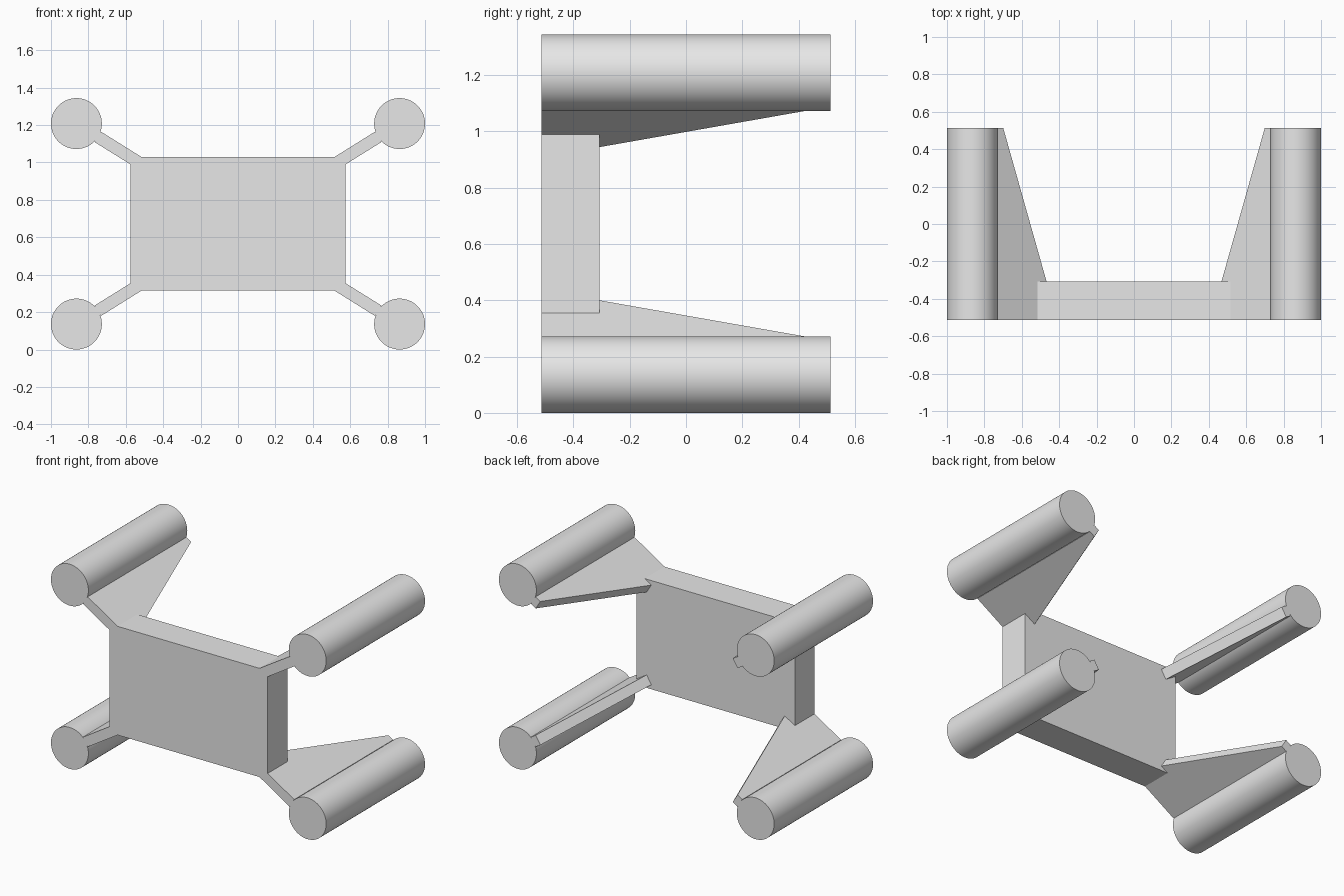
import bpy
import bmesh
from math import pi, radians
from mathutils import Matrix, Vector

cube = bpy.data.objects.get("Cube")
if cube:
    bpy.data.objects.remove(cube, do_unlink=True)

# One plain grey for every part
grey = bpy.data.materials.new("light grey")
grey.use_nodes = True
grey.diffuse_color = (0.8, 0.8, 0.8, 1)
grey.node_tree.nodes["Principled BSDF"].inputs["Base Color"].default_value = (0.8, 0.8, 0.8, 1)

FRONT, BACK = -0.513, 0.513
RADIUS = 0.136
MID_Z = 0.672
POD_X, POD_Z = 0.864, 0.536      # pod axis, measured from the model's middle
HALF_THICK = 0.0325


def add_object(name, bm):
    bmesh.ops.recalc_face_normals(bm, faces=bm.faces)
    mesh = bpy.data.meshes.new(name)
    bm.to_mesh(mesh)
    bm.free()
    mesh.materials.append(grey)
    obj = bpy.data.objects.new(name, mesh)
    bpy.context.collection.objects.link(obj)
    return obj


# Central slab
bm = bmesh.new()
depth = 0.205
bmesh.ops.create_cube(bm, size=1, matrix=Matrix.Translation((0, FRONT + depth / 2, MID_Z))
                      @ Matrix.Diagonal((1.15, depth, 0.714, 1)))
add_object("body", bm)


def add_pod(name, sx, sz):
    bm = bmesh.new()
    place = Matrix.Translation((sx * POD_X, 0, MID_Z + sz * POD_Z)) @ Matrix.Rotation(pi / 2, 4, "X")
    bmesh.ops.create_cone(bm, cap_ends=True, segments=64, radius1=RADIUS, radius2=RADIUS,
                          depth=BACK - FRONT, matrix=place)
    obj = add_object(name, bm)
    bpy.ops.object.select_all(action="DESELECT")
    obj.select_set(True)
    bpy.context.view_layer.objects.active = obj
    bpy.ops.object.shade_smooth_by_angle(angle=radians(40))


def add_fin(name, sx, sz):
    # Tapered plate: distance inward from the pod axis, against depth
    outline = [(0.134, FRONT), (0.515, FRONT), (0.174, BACK), (0.134, BACK)]
    inward = Vector((-0.849 * sx, 0, -0.529 * sz))
    across = Vector((-0.529 * sx, 0, 0.849 * sz))
    axis = Vector((sx * POD_X, 0, MID_Z + sz * POD_Z))
    bm = bmesh.new()
    verts = [bm.verts.new(axis + inward * u - across * HALF_THICK + Vector((0, y, 0)))
             for u, y in outline]
    face = bm.faces.new(verts)
    extruded = bmesh.ops.extrude_face_region(bm, geom=[face])["geom"]
    bmesh.ops.translate(bm, vec=across * 2 * HALF_THICK,
                        verts=[g for g in extruded if isinstance(g, bmesh.types.BMVert)])
    add_object(name, bm)


# Four pods, each joined to the body by a fin
for side, sx in (("left", 1), ("right", -1)):
    for level, sz in (("upper", 1), ("lower", -1)):
        add_pod(f"{level}_{side}_pod", sx, sz)
        add_fin(f"{level}_{side}_fin", sx, sz)
